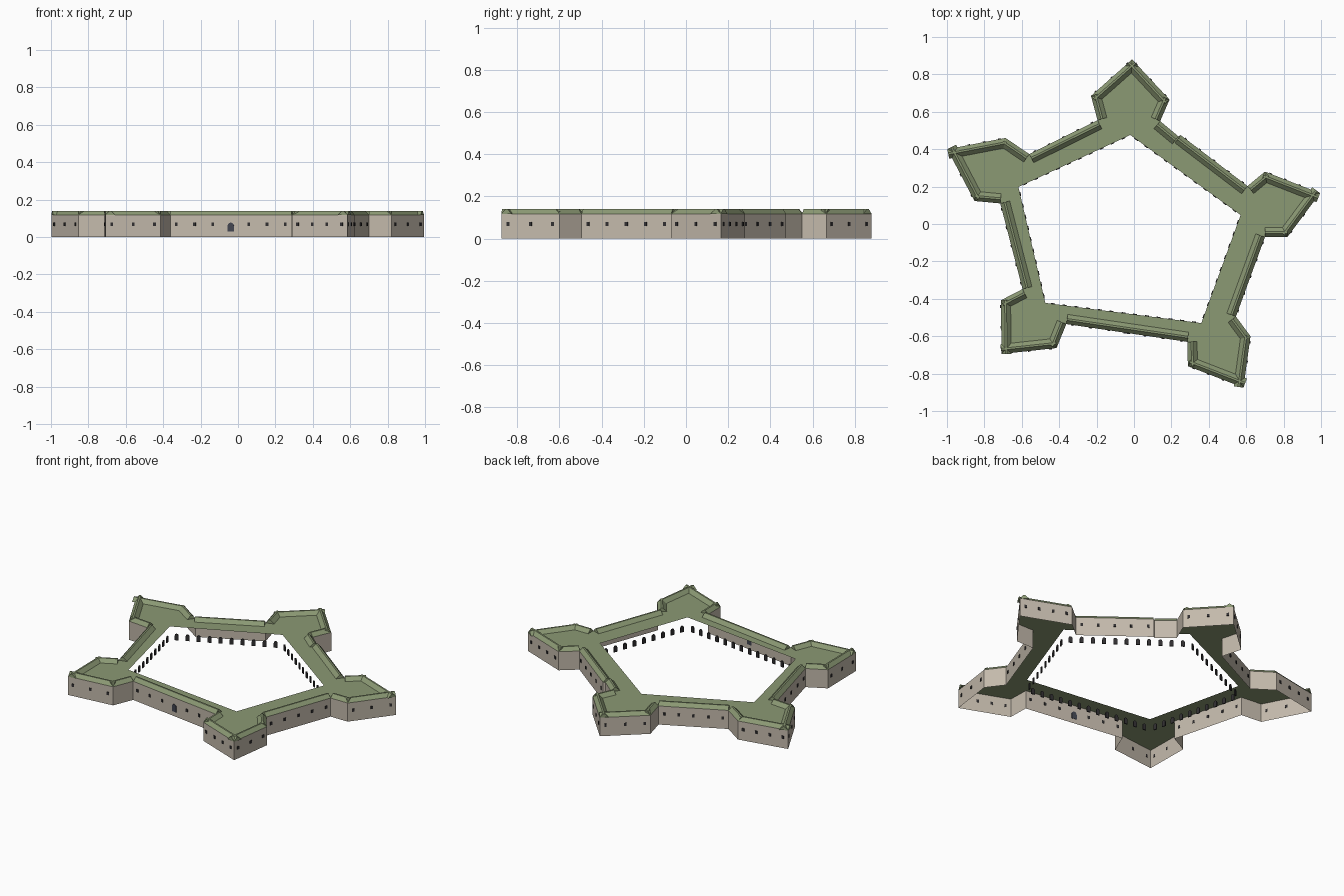
import bpy, bmesh, math
from mathutils import Vector

cube = bpy.data.objects.get("Cube")
if cube:
    bpy.data.objects.remove(cube)

WALL_TOP, RIDGE_TOP = 0.118, 0.14
UP = Vector((0, 0, 1))


def material(name, rgb):
    m = bpy.data.materials.new(name)
    m.use_nodes = True
    m.diffuse_color = (*rgb, 1)
    m.node_tree.nodes["Principled BSDF"].inputs["Base Color"].default_value = (*rgb, 1)
    return m


GRASS = material("grass green", (0.26, 0.32, 0.175))
STONE = material("pale stone", (0.55, 0.49, 0.41))
DARK = material("dark opening", (0.03, 0.028, 0.03))
SLATE = material("slate gate", (0.055, 0.06, 0.08))


def finish(bm, name, mat):
    mesh = bpy.data.meshes.new(name)
    bm.to_mesh(mesh)
    bm.free()
    mesh.materials.append(mat)
    obj = bpy.data.objects.new(name, mesh)
    bpy.context.collection.objects.link(obj)
    return obj


def extrude_profile(bm, points, offset):
    """Closed prism from a planar profile."""
    a = [bm.verts.new(p) for p in points]
    b = [bm.verts.new(p + offset) for p in points]
    faces = [bm.faces.new(a), bm.faces.new(b)]
    for i in range(len(a)):
        j = (i + 1) % len(a)
        faces.append(bm.faces.new((a[i], a[j], b[j], b[i])))
    bmesh.ops.recalc_face_normals(bm, faces=faces)


def opening(bm, centre, along, out, width, z0, z1, arched):
    """Thin plate on a wall, optionally with a round head."""
    w = width / 2
    shape = [(-w, z0), (w, z0)]
    if arched:
        shape += [(w * math.cos(k * math.pi / 6), z1 - w + w * math.sin(k * math.pi / 6))
                  for k in range(7)]
    else:
        shape += [(w, z1), (-w, z1)]
    base = centre - out * 0.002
    extrude_profile(bm, [base + along * x + UP * z for x, z in shape], out * 0.006)


def edges_of(points):
    for i, a in enumerate(points):
        b = points[(i + 1) % len(points)]
        d = (b - a).normalized()
        yield a, b, d, Vector((-d.y, d.x, 0)), (b - a).length


def spaced(length, step, margin):
    n = max(2, round(length / step))
    return [margin + (length - 2 * margin) * k / (n - 1) for k in range(n)]


def ring(points):
    return [Vector((x, y, 0)) for x, y in points]


# Clockwise trace: each bastion is flank, shoulder, tip, shoulder, flank
outline = ring([
    (-0.195, 0.555), (-0.23, 0.685), (-0.01, 0.88), (0.19, 0.665), (0.14, 0.55),
    (0.238, 0.468), (0.25, 0.475),
    (0.607, 0.203), (0.70, 0.28), (0.995, 0.165), (0.82, -0.07), (0.70, -0.07),
    (0.545, -0.495), (0.623, -0.60), (0.585, -0.875), (0.288, -0.76), (0.285, -0.63),
    (-0.362, -0.535), (-0.414, -0.663), (-0.708, -0.695), (-0.712, -0.408), (-0.596, -0.348),
    (-0.715, 0.11), (-0.853, 0.123), (-0.998, 0.40), (-0.687, 0.46), (-0.56, 0.374)])
court = ring([(-0.02, 0.476), (0.57, 0.048), (0.36, -0.53), (-0.474, -0.422), (-0.618, 0.198)])

# Outer walls
bm = bmesh.new()
low = [bm.verts.new(p) for p in outline]
high = [bm.verts.new(p + UP * WALL_TOP) for p in outline]
for i in range(len(low)):
    j = (i + 1) % len(low)
    bm.faces.new((low[j], low[i], high[i], high[j]))
finish(bm, "outer_walls", STONE)

# Grass deck around the open courtyard
bm = bmesh.new()
for loop in (outline, court):
    vs = [bm.verts.new(p + UP * WALL_TOP) for p in loop]
    for i in range(len(vs)):
        bm.edges.new((vs[i], vs[(i + 1) % len(vs)]))
bmesh.ops.triangle_fill(bm, edges=bm.edges[:], use_beauty=True, normal=UP)
for f in bm.faces:
    f.normal_update()
    if f.normal.z < 0:
        f.normal_flip()
finish(bm, "rampart_deck", GRASS)

# Sloped earth parapets, one bank per wall
bm = bmesh.new()
section = [(0, WALL_TOP), (0.02, RIDGE_TOP), (0.03, RIDGE_TOP), (0.052, WALL_TOP)]
for a, b, d, out, length in edges_of(outline):
    if length > 0.03:
        extrude_profile(bm, [a - out * s + UP * z for s, z in section], b - a)
finish(bm, "parapet_banks", GRASS)

# Gun ports on the long walls, with the gate in the front curtain
ports, gate = bmesh.new(), bmesh.new()
for a, b, d, out, length in edges_of(outline):
    if length < 0.2:
        continue
    places = spaced(length, 0.09, 0.033)
    for k, s in enumerate(places):
        if length > 0.6 and k == len(places) // 2:
            opening(gate, a + d * s, d, out, 0.034, 0.03, 0.077, True)
        else:
            opening(ports, a + d * s, d, out, 0.014, 0.06, 0.078, False)
finish(ports, "gun_ports", DARK)
finish(gate, "front_gate", SLATE)

# Casemate openings around the courtyard
bm = bmesh.new()
for a, b, d, out, length in edges_of(court):
    for s in spaced(length, 0.067, 0.04):
        opening(bm, a + d * s, d, -out, 0.022, 0.035, 0.075, True)
finish(bm, "courtyard_openings", DARK)
